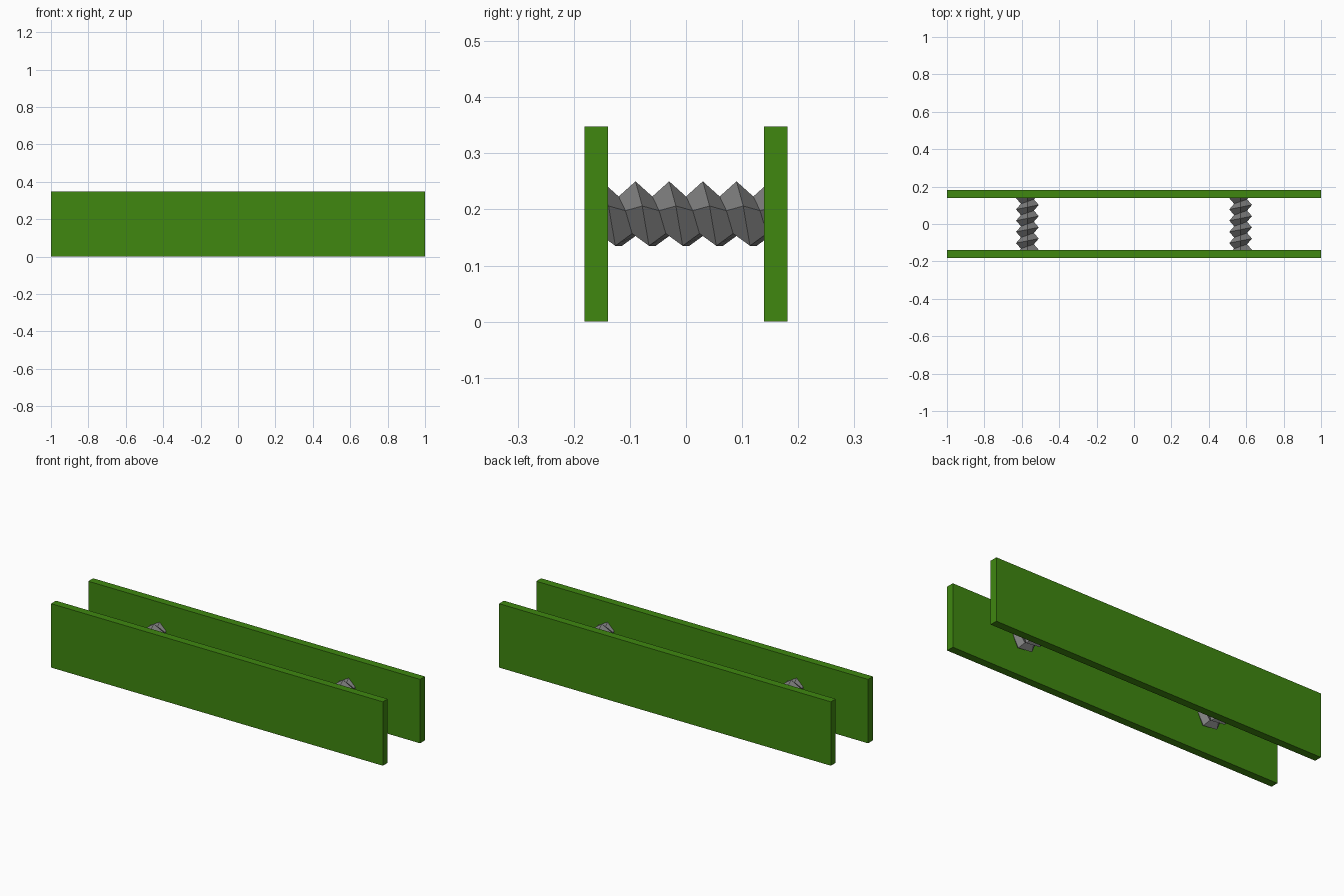
import bpy, bmesh, math

if "Cube" in bpy.data.objects:
    bpy.data.objects.remove(bpy.data.objects["Cube"])


def material(name, rgb):
    m = bpy.data.materials.new(name)
    m.diffuse_color = (*rgb, 1)
    m.use_nodes = True
    m.node_tree.nodes["Principled BSDF"].inputs["Base Color"].default_value = m.diffuse_color
    return m


GREEN = material("leaf green", (0.05, 0.245, 0.005))
GREY = material("steel grey", (0.2, 0.2, 0.2))


def finish(bm, name, mat, location):
    bmesh.ops.recalc_face_normals(bm, faces=bm.faces)
    me = bpy.data.meshes.new(name)
    bm.to_mesh(me)
    bm.free()
    me.materials.append(mat)
    ob = bpy.data.objects.new(name, me)
    ob.location = location
    bpy.context.collection.objects.link(ob)


# Upright side plank
def plank(name, y):
    bm = bmesh.new()
    bmesh.ops.create_cube(bm, size=1)
    bmesh.ops.scale(bm, vec=(2, 0.042, 0.348), verts=bm.verts)
    finish(bm, name, GREEN, (0, y, 0.174))


# Five-sided threaded rod: a zigzag profile swept along a helix, trimmed inside the planks
def threaded_rod(name, x, sides=5, pitch=0.06, outer=0.0635, inner=0.0365):
    bm = bmesh.new()
    columns = []
    for j in range(sides + 1):
        a = 2 * math.pi * j / sides
        col = []
        for i in range(18):
            r = outer if i % 2 else inner
            y = -0.30 + i * pitch / 2 + pitch * j / sides
            col.append(bm.verts.new((r * math.sin(a), y, r * math.cos(a))))
        columns.append(col)
    for c0, c1 in zip(columns, columns[1:]):
        for i in range(17):
            bm.faces.new((c0[i], c1[i], c1[i + 1], c0[i + 1]))
    bmesh.ops.remove_doubles(bm, verts=bm.verts, dist=1e-4)
    for s in (-1, 1):
        bmesh.ops.bisect_plane(bm, geom=bm.verts[:] + bm.edges[:] + bm.faces[:],
                               plane_co=(0, s * 0.145, 0), plane_no=(0, s, 0),
                               clear_outer=True)
    bmesh.ops.holes_fill(bm, edges=[e for e in bm.edges if e.is_boundary], sides=0)
    finish(bm, name, GREY, (x, 0, 0.1865))


plank("front_plank", -0.16)
plank("back_plank", 0.16)
threaded_rod("left_threaded_rod", -0.57)
threaded_rod("right_threaded_rod", 0.57)
